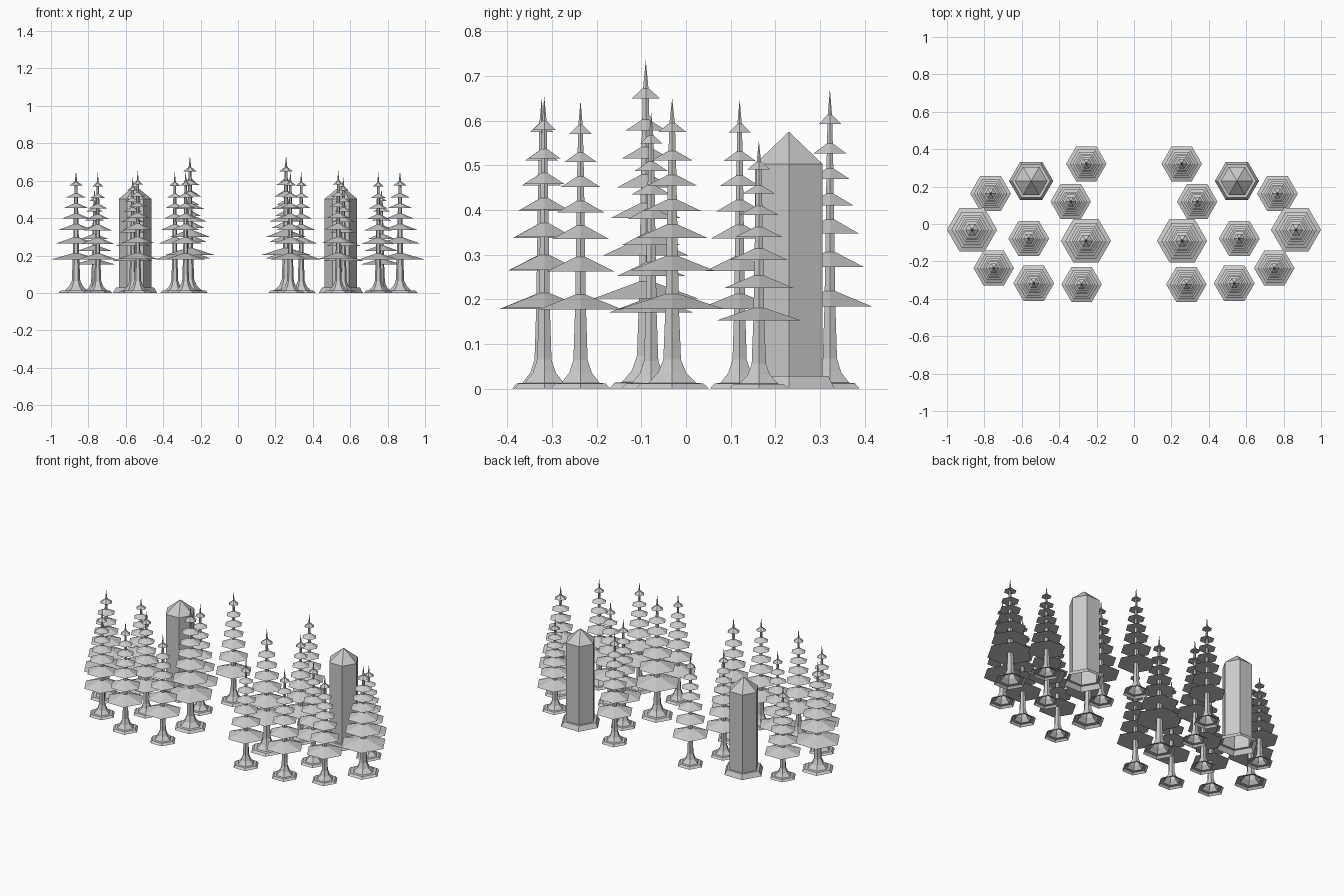
import bpy
import bmesh
from math import cos, sin, pi

cube = bpy.data.objects.get("Cube")
if cube:
    bpy.data.objects.remove(cube, do_unlink=True)

GREY = (0.6, 0.6, 0.6, 1.0)
grey = bpy.data.materials.new("plain_grey")
grey.use_nodes = True
grey.diffuse_color = GREY
grey.node_tree.nodes["Principled BSDF"].inputs["Base Color"].default_value = GREY


def hex_lathe(bm, profile):
    """Six-sided lathe of (radius, height) points, corners on the x axis."""
    rings = []
    for r, z in profile:
        if r == 0:
            rings.append([bm.verts.new((0, 0, z))])
        else:
            rings.append([bm.verts.new((r * cos(k * pi / 3), r * sin(k * pi / 3), z))
                          for k in range(6)])
    for a, b in zip(rings, rings[1:]):
        for k in range(6):
            n = (k + 1) % 6
            if len(b) == 1:
                bm.faces.new((a[k], a[n], b[0]))
            elif len(a) == 1:
                bm.faces.new((a[0], b[n], b[k]))
            else:
                bm.faces.new((a[k], a[n], b[n], b[k]))


def make_mesh(name, profiles):
    bm = bmesh.new()
    for p in profiles:
        hex_lathe(bm, p)
    me = bpy.data.meshes.new(name)
    bm.to_mesh(me)
    bm.free()
    me.materials.append(grey)
    return me


def place_pair(name, me, x, y, scale=(1, 1, 1)):
    for side, sx in (("left", 1), ("right", -1)):
        ob = bpy.data.objects.new(f"{name}_{side}", me)
        ob.location = (sx * x, y, 0)
        ob.scale = scale
        bpy.context.collection.objects.link(ob)


# Unit pine: branch radius 1, height 1
root_and_trunk = [(0.71, 0), (0.60, 0.018), (0.46, 0.02), (0.27, 0.055), (0.17, 0.1),
                  (0.13, 0.28), (0.08, 0.75), (0.055, 0.91), (0, 1)]
tiers = [(1.0, 0.275, 0.055), (0.82, 0.406, 0.055), (0.68, 0.519, 0.05),
         (0.56, 0.612, 0.042), (0.47, 0.70, 0.038), (0.39, 0.786, 0.034),
         (0.27, 0.884, 0.03)]
branches = [[(0, z), (r, z), (0.06, z + h)] for r, z, h in tiers]
pine = make_mesh("pine_tree", [root_and_trunk] + branches)

# x, y, branch radius, height of each tree in one grove
trees = [(0.255, 0.322, 0.108, 0.67), (0.767, 0.163, 0.109, 0.555),
         (0.338, 0.12, 0.108, 0.648), (0.257, -0.09, 0.134, 0.735),
         (0.563, -0.078, 0.109, 0.62), (0.866, -0.031, 0.134, 0.65),
         (0.75, -0.236, 0.108, 0.645), (0.536, -0.317, 0.109, 0.655),
         (0.28, -0.323, 0.108, 0.65)]
for i, (x, y, r, h) in enumerate(trees, 1):
    place_pair(f"pine_tree_{i}", pine, x, y, (r, r, h))

# Six-sided stone pillar with a pointed cap and a sloped foot
pillar = make_mesh("pillar", [[(0.118, 0), (0.102, 0.028), (0.087, 0.028),
                               (0.087, 0.503), (0, 0.575)]])
place_pair("pillar", pillar, 0.55, 0.23)
